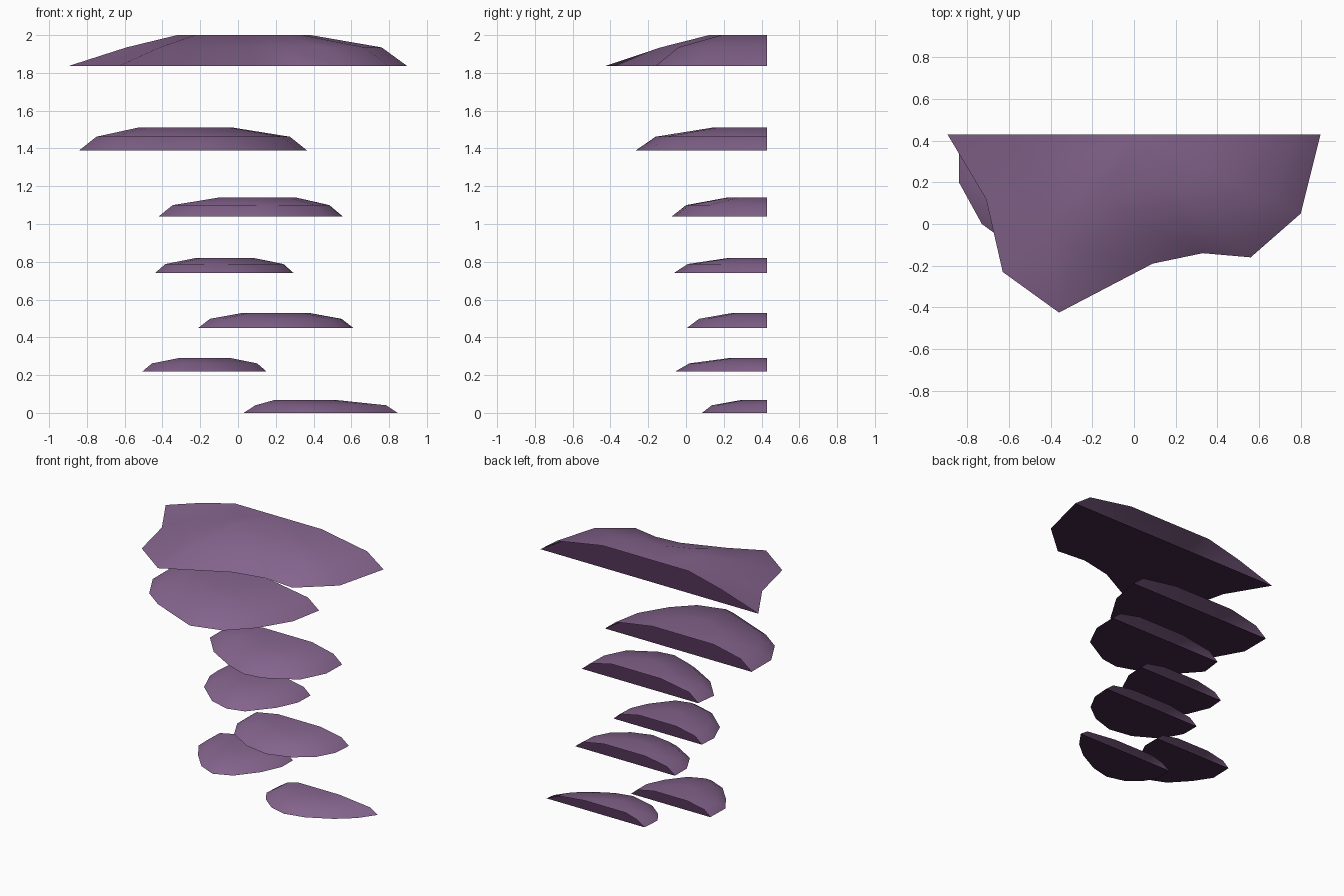
import bpy, bmesh

if "Cube" in bpy.data.objects:
    bpy.data.objects.remove(bpy.data.objects["Cube"])

BACK = 0.43  # all shelves end at one back plane, where they are left open


def material(name, colour):
    m = bpy.data.materials.new(name)
    m.diffuse_color = (*colour, 1)
    m.use_nodes = True
    m.node_tree.nodes["Principled BSDF"].inputs["Base Color"].default_value = m.diffuse_color
    return m


CAP = material("dusky purple", (0.232, 0.127, 0.265))
UNDER = material("dark plum", (0.054, 0.021, 0.06))


def shelf(name, z0, z1, rim, mid=(0.85, 0.85), top=(0.42, 0.42), shift=0, ramp=0):
    """Half-disc bracket: flat dark underside and a low dome of three rings, open at the back.
    rim runs from the right back corner round the front to the left back corner;
    mid and top are ring scales at the left and right ends, shift moves the crown in x."""
    left, right = rim[-1][0], rim[0][0]
    cx = (left + right) / 2
    bm = bmesh.new()

    def ring(z, scale, dx=0):
        verts = []
        for x, y in rim:
            t = max(0, (x - left) / (right - left) - ramp) / (1 - ramp)
            s = scale[0] + (scale[1] - scale[0]) * t
            verts.append(bm.verts.new((cx + dx + (x - cx) * s, BACK + (y - BACK) * s, z)))
        return verts

    rings = [ring(z0, (1, 1)),
             ring(z0 + (z1 - z0) * 0.6, mid),
             ring(z1, top, shift)]
    # dome bands
    for a, b in zip(rings, rings[1:]):
        for i in range(len(rim) - 1):
            bm.faces.new((a[i], b[i], b[i + 1], a[i + 1])).normal_flip()
    # crown, fanned from the middle of the back edge
    hub = bm.verts.new((cx + shift, BACK, z1))
    for p, q in zip(rings[2], rings[2][1:]):
        bm.faces.new((hub, p, q))
    # flat underside
    under = bm.faces.new(rings[0][::-1])
    under.material_index = 1
    bm.normal_update()
    for f in bm.faces:
        f.smooth = True
    # crisp rim
    for e in under.edges:
        e.smooth = False
    bmesh.ops.triangulate(bm, faces=[under])
    me = bpy.data.meshes.new(name)
    bm.to_mesh(me)
    bm.free()
    me.materials.append(CAP)
    me.materials.append(UNDER)
    bpy.context.collection.objects.link(bpy.data.objects.new(name, me))


# Largest lobed shelf at the top
shelf("fungus_shelf_top", 1.837, 2.0,
      [(.895, BACK), (.80, .05), (.56, -.16), (.33, -.14), (.09, -.19),
       (-.36, -.425), (-.63, -.23), (-.71, .12), (-.895, BACK)],
      mid=(0.66, 0.85), top=(0.36, 0.43), ramp=0.3)

# Smaller shelves stepping down
shelf("fungus_shelf_2", 1.39, 1.51,
      [(.365, BACK), (.32, .19), (.18, -.04), (.02, -.20), (-.21, -.265),
       (-.58, -.11), (-.73, 0), (-.84, .20), (-.84, BACK)], shift=-.04)
shelf("fungus_shelf_3", 1.04, 1.14,
      [(.555, BACK), (.55, .25), (.46, .07), (.24, -.055), (.10, -.075),
       (-.06, -.02), (-.27, .10), (-.42, .27), (-.40, BACK)], shift=.03)
shelf("fungus_shelf_4", 0.74, 0.82,
      [(.295, BACK), (.29, .29), (.22, .14), (.08, -.03), (-.05, -.065),
       (-.20, -.02), (-.37, .13), (-.44, .30), (-.43, BACK)])
shelf("fungus_shelf_5", 0.45, 0.53,
      [(.61, BACK), (.60, .29), (.53, .16), (.40, .06), (.23, .005),
       (.05, .035), (-.13, .14), (-.21, .29), (-.21, BACK)])
shelf("fungus_shelf_6", 0.22, 0.29,
      [(.15, BACK), (.15, .30), (.08, .15), (-.04, 0), (-.17, -.055),
       (-.30, .0), (-.42, .13), (-.505, .26), (-.50, BACK)])
shelf("fungus_shelf_bottom", 0, 0.067,
      [(.845, BACK), (.76, .31), (.64, .21), (.47, .12), (.32, .085),
       (.19, .12), (.09, .20), (.03, .29), (.04, BACK)], shift=-.08)
